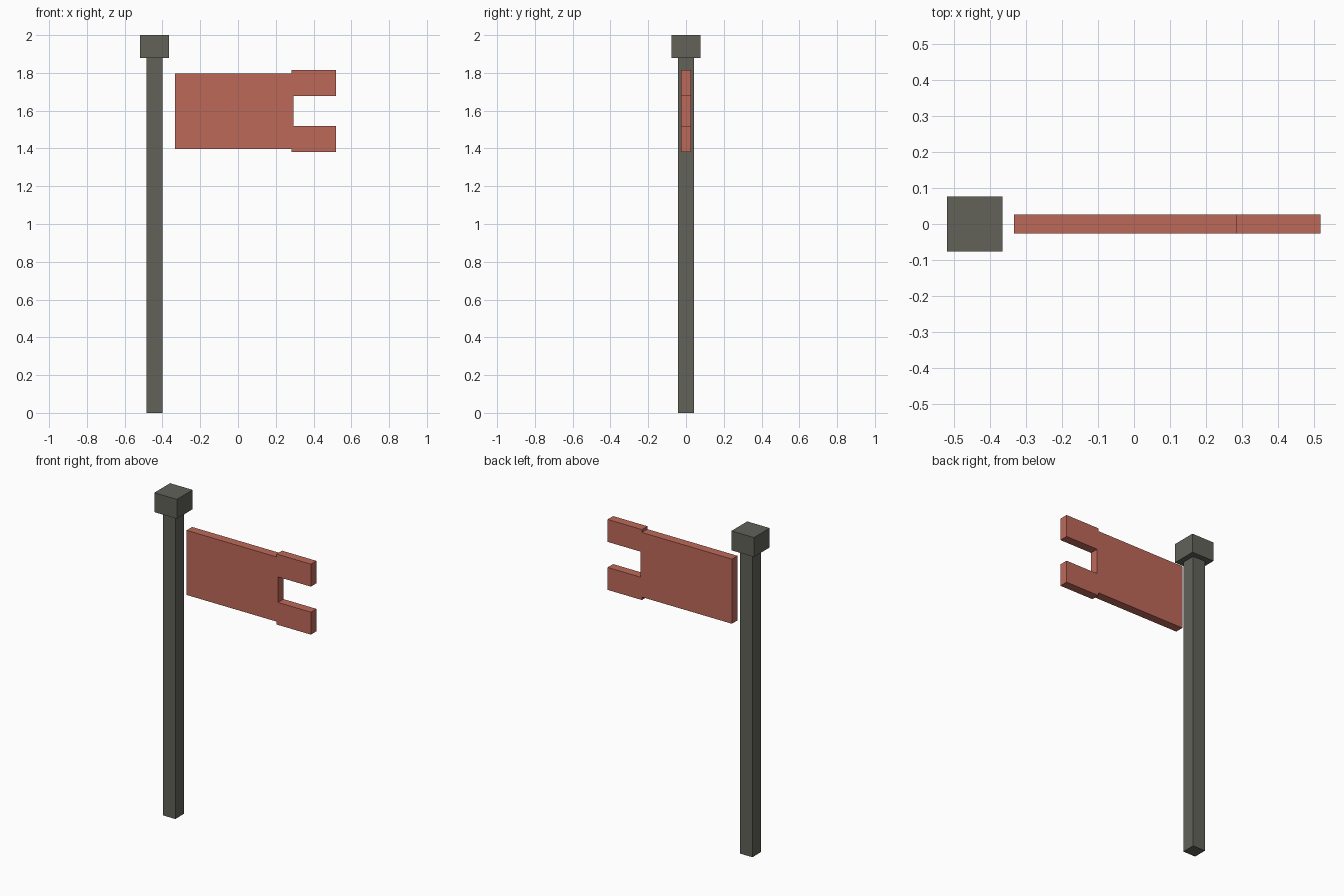
import bpy

cube = bpy.data.objects.get("Cube")
if cube:
    bpy.data.objects.remove(cube, do_unlink=True)


def make_material(name, rgb):
    mat = bpy.data.materials.new(name)
    mat.use_nodes = True
    color = (*rgb, 1.0)
    mat.diffuse_color = color
    mat.node_tree.nodes["Principled BSDF"].inputs["Base Color"].default_value = color
    return mat


def box(name, mat, xs, half_depth, zs):
    """Flat-sided box spanning xs and zs, centred on y = 0."""
    center = ((xs[0] + xs[1]) / 2, 0, (zs[0] + zs[1]) / 2)
    bpy.ops.mesh.primitive_cube_add(size=1, location=center)
    obj = bpy.context.object
    obj.name = name
    obj.scale = (xs[1] - xs[0], 2 * half_depth, zs[1] - zs[0])
    bpy.ops.object.transform_apply(location=False, rotation=False, scale=True)
    obj.data.materials.append(mat)
    return obj


grey = make_material("dark grey", (0.122, 0.122, 0.102))
red = make_material("faded red", (0.515, 0.141, 0.102))

# Pole and its square cap
POLE_X = -0.442
for name, half, zs in (("pole", 0.043, (0, 1.88)), ("pole_cap", 0.077, (1.88, 2))):
    box(name, grey, (POLE_X - half, POLE_X + half), half, zs)

# Flag cloth with two tails mirrored about its middle height
FLAG_Z = 1.598
CLOTH_HALF = 0.027
box("flag_cloth", red, (-0.333, 0.293), CLOTH_HALF, (FLAG_Z - 0.2, FLAG_Z + 0.2))
for name, side in (("upper_tail", 1), ("lower_tail", -1)):
    zs = sorted(FLAG_Z + side * d for d in (0.079, 0.218))
    box(name, red, (0.283, 0.518), CLOTH_HALF, zs)
